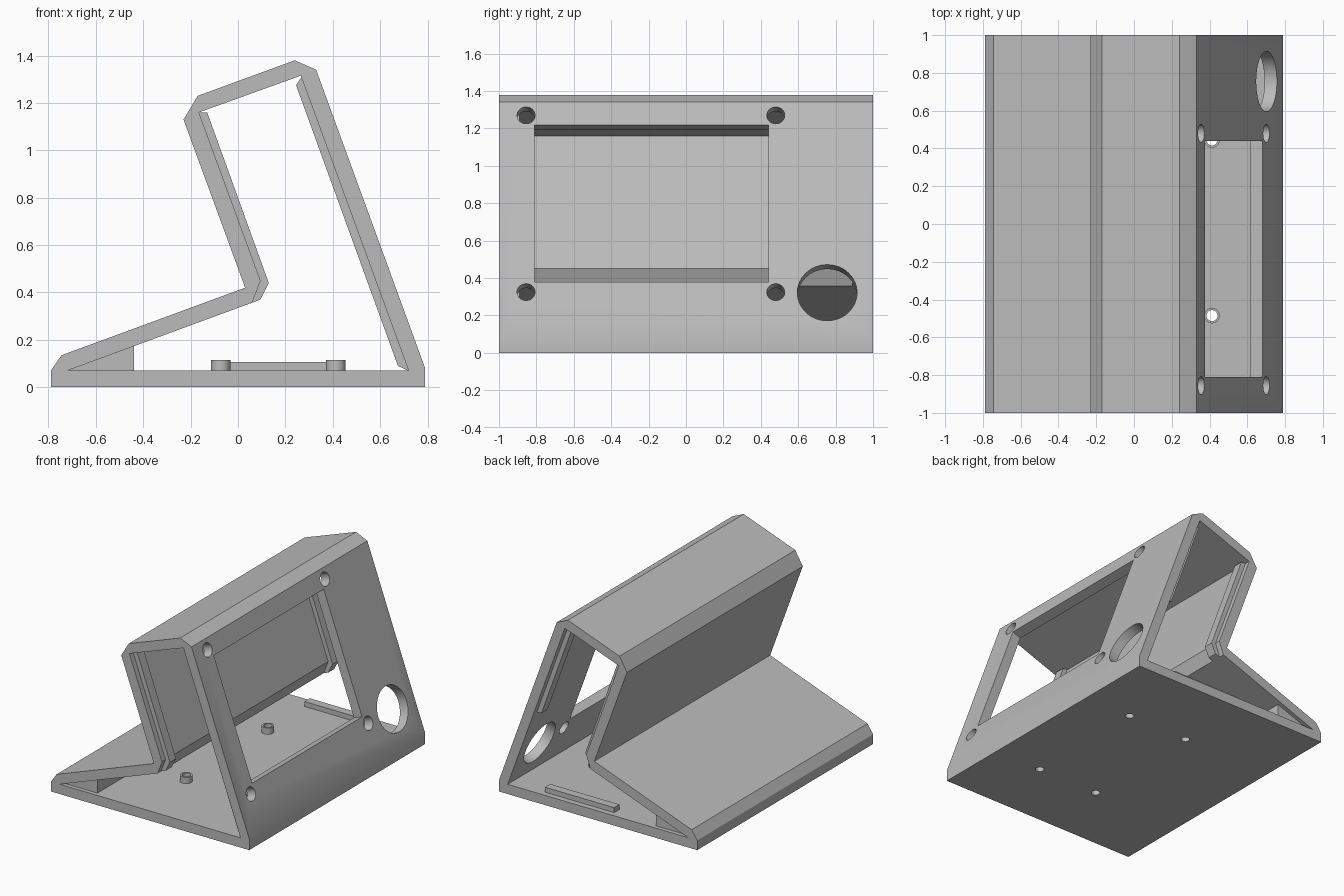
import bpy, bmesh, math
from mathutils import Vector, Matrix

if "Cube" in bpy.data.objects:
    bpy.data.objects.remove(bpy.data.objects["Cube"])

grey = bpy.data.materials.new("matte_grey")
grey.diffuse_color = (0.5, 0.5, 0.5, 1)
grey.use_nodes = True
grey.node_tree.nodes["Principled BSDF"].inputs["Base Color"].default_value = grey.diffuse_color


def finish(name, bm):
    bmesh.ops.recalc_face_normals(bm, faces=bm.faces)
    me = bpy.data.meshes.new(name)
    bm.to_mesh(me)
    bm.free()
    me.materials.append(grey)
    ob = bpy.data.objects.new(name, me)
    bpy.context.collection.objects.link(ob)
    return ob


def prism(name, outline, y0, y1):
    """Extrude an x-z outline along y."""
    bm = bmesh.new()
    face = bm.faces.new([bm.verts.new((x, y0, z)) for x, z in outline])
    ext = bmesh.ops.extrude_face_region(bm, geom=[face])
    bmesh.ops.translate(bm, vec=(0, y1 - y0, 0),
                        verts=[v for v in ext["geom"] if isinstance(v, bmesh.types.BMVert)])
    return finish(name, bm)


def cylinder(name, centre, axis, radius, depth, sides=32):
    bm = bmesh.new()
    rot = Vector(axis).to_track_quat('Z', 'Y').to_matrix().to_4x4()
    bmesh.ops.create_cone(bm, cap_ends=True, segments=sides, radius1=radius, radius2=radius,
                          depth=depth, matrix=Matrix.Translation(centre) @ rot)
    return finish(name, bm)


def cut(ob, cutter):
    mod = ob.modifiers.new("cut", 'BOOLEAN')
    mod.operation, mod.solver, mod.object = 'DIFFERENCE', 'EXACT', cutter
    cutter.hide_render = True
    cutter.hide_set(True)


# Sloped panel: outer surface line and its directions
slope = Vector((-0.46, 0, 1.26)).normalized()
normal = Vector((slope.z, 0, -slope.x))


def on_panel(y, z):
    return Vector((0.79 - (z - 0.08) * 0.46 / 1.26, y, z))


# Shell: closed tube swept front to back
outer = [(-0.79, 0), (0.79, 0), (0.79, 0.08), (0.33, 1.34), (0.24, 1.38), (-0.17, 1.23),
         (-0.23, 1.13), (0.03, 0.42), (-0.745, 0.135), (-0.79, 0.07)]
inner = [(-0.72, 0.07), (0.72, 0.07), (0.265, 1.315), (-0.165, 1.16), (0.095, 0.45), (0.06, 0.357)]
shell = prism("shell", outer, -1, 1)
cut(shell, prism("shell_hollow_cutter", inner, -1.1, 1.1))

# Display window through the sloped panel
a, b = on_panel(0, 0.38), on_panel(0, 1.217)
corners = [a + normal * 0.1, b + normal * 0.1, b - normal * 0.1, a - normal * 0.1]
cut(shell, prism("window_cutter", [(p.x, p.z) for p in corners], -0.81, 0.44))

# Screw holes around the window and the large round opening
for y in (-0.855, 0.48):
    for z in (0.325, 1.27):
        cut(shell, cylinder("screw_hole_cutter", on_panel(y, z), normal, 0.048, 0.19))
cut(shell, cylinder("round_opening_cutter", on_panel(0.755, 0.322), normal, 0.16, 0.25))

# Standoffs on the floor with holes through the base
for x in (-0.073, 0.413):
    for y in (-0.485, 0.445):
        post = cylinder("standoff", (x, y, 0.0875), (0, 0, 1), 0.041, 0.055)
        hole = cylinder("standoff_hole_cutter", (x, y, 0.05), (0, 0, 1), 0.029, 0.3)
        cut(post, hole)
        cut(shell, hole)

# Ribs just inside both open ends
rear_rib = [(-0.175, 1.16), (-0.13, 1.16), (0.13, 0.44), (0.095, 0.37), (0.05, 0.353), (0.085, 0.45)]
for side in (-1, 1):
    prism("rear_wall_rib", rear_rib, side * 0.96, side * 0.89)
prism("panel_rib_front", [(0.27, 1.312), (0.245, 1.275), (0.675, 0.09), (0.722, 0.068)], -0.96, -0.89)
prism("panel_rib_back", [(0.27, 1.312), (0.245, 1.275), (0.48, 0.63), (0.52, 0.63)], 0.89, 0.96)
prism("floor_rib", [(-0.1, 0.06), (0.45, 0.06), (0.45, 0.106), (-0.1, 0.106)], 0.90, 0.96)

# Solid fill in the sharp corner
prism("corner_fill", [(-0.73, 0.06), (-0.44, 0.06), (-0.44, 0.18), (-0.72, 0.075)], -0.97, 0.97)

for ob in bpy.context.collection.objects:
    if not ob.hide_render:
        bpy.ops.object.select_all(action='DESELECT')
        ob.select_set(True)
        bpy.context.view_layer.objects.active = ob
        for mod in list(ob.modifiers):
            bpy.ops.object.modifier_apply(modifier=mod.name)
        bpy.ops.object.shade_smooth_by_angle(angle=math.radians(25))
